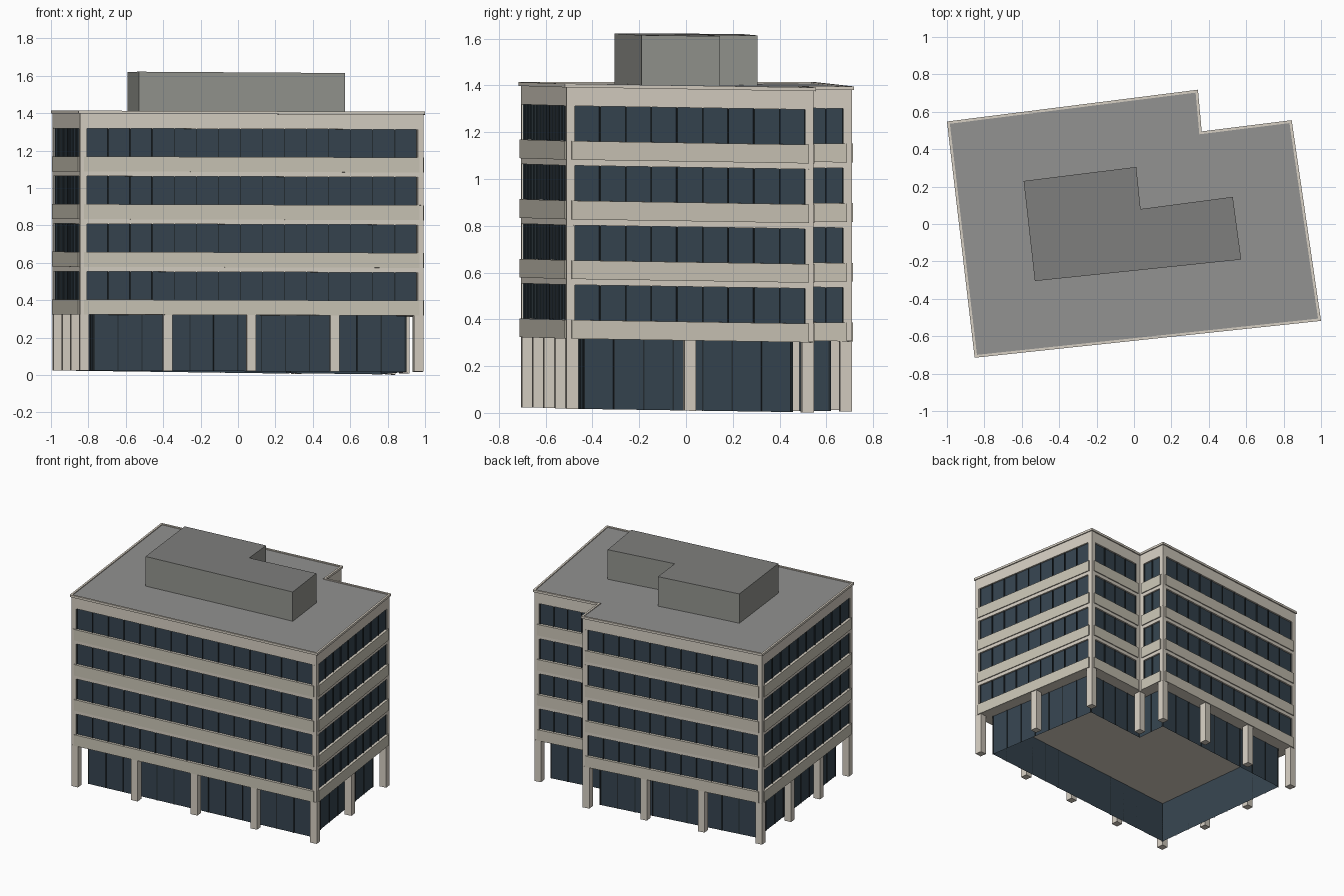
import bpy, bmesh
from mathutils import Vector as V

if "Cube" in bpy.data.objects:
    bpy.data.objects.remove(bpy.data.objects["Cube"])

def material(name, rgb):
    m = bpy.data.materials.new(name)
    m.diffuse_color = (*rgb, 1)
    m.use_nodes = True
    m.node_tree.nodes["Principled BSDF"].inputs["Base Color"].default_value = m.diffuse_color
    return m

STONE = material("stone", (0.67, 0.62, 0.54))
BAND = material("band_stone", (0.59, 0.555, 0.465))
GLASS = material("glass", (0.036, 0.058, 0.079))
DARK = material("dark_metal", (0.018, 0.026, 0.032))
ROOF = material("roof_grey", (0.285, 0.285, 0.28))
PLANT = material("plant_grey", (0.29, 0.295, 0.27))
PLANT_TOP = material("plant_roof_grey", (0.21, 0.21, 0.205))

# Footprint, counter-clockwise from the front left corner
OUTLINE = [V(p) for p in [(-.852, -.715), (1, -.518), (.843, .555),
                          (.362, .495), (.342, .718), (-1, .548)]]
PLANT_OUTLINE = [V(p) for p in [(-.53, -.305), (.573, -.19), (.528, .145),
                                (.035, .08), (.012, .305), (-.59, .23)]]

def normal(pts, i):
    d = (pts[(i + 1) % len(pts)] - pts[i]).normalized()
    return V((d.y, -d.x))

def inset(pts, d):
    out = []
    for i, p in enumerate(pts):
        a, b = normal(pts, i - 1), normal(pts, i)
        out.append(p - (a + b) * (d / (1 + a.dot(b))))
    return out

def prism(bm, pts, z0, z1, bottom=True, top=True):
    lo = [bm.verts.new((p.x, p.y, z0)) for p in pts]
    hi = [bm.verts.new((p.x, p.y, z1)) for p in pts]
    for i in range(len(pts)):
        j = (i + 1) % len(pts)
        bm.faces.new((lo[i], lo[j], hi[j], hi[i]))
    if bottom:
        bm.faces.new(lo[::-1])
    if top:
        bm.faces.new(hi)

def wall_box(bm, pts, i, s0, s1, out, deep, z0, z1):
    """Box along wall i from distance s0 to s1, between offsets out and -deep."""
    d = (pts[(i + 1) % len(pts)] - pts[i]).normalized()
    n, p = normal(pts, i), pts[i]
    prism(bm, [p + d * s0 + n * out, p + d * s1 + n * out,
               p + d * s1 - n * deep, p + d * s0 - n * deep], z0, z1)

def length(pts, i):
    return (pts[(i + 1) % len(pts)] - pts[i]).length

def finish(name, bm, mat):
    # the whole building dips very slightly toward its back right corner
    for v in bm.verts:
        x, y, z = v.co
        v.co.z = z + 0.0165 - 0.0078 * x - 0.0085 * y - 0.009 * x * y
    me = bpy.data.meshes.new(name)
    bm.to_mesh(me)
    bm.free()
    me.materials.append(mat)
    bpy.context.collection.objects.link(bpy.data.objects.new(name, me))
    return me

WALL = inset(OUTLINE, 0.008)
PANE = inset(WALL, 0.012)
CORE = inset(WALL, 0.083)
BASE, PITCH, TOP = 0.30, 0.255, 1.39
FLOORS = [BASE + PITCH * k for k in range(4)]

# Solid wall strips: behind each band, and up to the roof
bm = bmesh.new()
prism(bm, WALL, BASE + .001, BASE + .08, bottom=False)
for z in FLOORS[1:]:
    prism(bm, WALL, z - .025, z + .08)
prism(bm, WALL, FLOORS[3] + .23, TOP - .015, top=False)
# Corner posts between the windows
for i in range(6):
    L = length(WALL, i)
    for z in FLOORS:
        wall_box(bm, WALL, i, 0, .035, 0, .03, z + .08, z + .23)
        wall_box(bm, WALL, i, L - .035, L, 0, .03, z + .08, z + .23)
finish("walls", bm, STONE)

# Projecting bands under the windows
bm = bmesh.new()
for z in FLOORS:
    for i in range(6):
        wall_box(bm, WALL, i, .022, length(WALL, i) - .022, .007, .01, z, z + .08)
finish("bands", bm, BAND)

# Window glass and mullions
bm, mull = bmesh.new(), bmesh.new()
for z in FLOORS:
    prism(bm, PANE, z + .08, z + .23, False, False)
    for i in range(6):
        L = length(WALL, i)
        n = max(2, round((L - .07) / .115))
        for k in range(n + 1):
            s = .035 + (L - .07) * k / n
            wall_box(mull, WALL, i, s - .003, s + .003, -.005, .014, z + .08, z + .23)
finish("window_glass", bm, GLASS)
finish("window_mullions", mull, DARK)

# Recessed ground floor, open underneath
bm, mull = bmesh.new(), bmesh.new()
prism(bm, CORE, 0, BASE, False, False)
for i in range(6):
    L = length(CORE, i)
    n = max(1, round(L / .125))
    for k in range(n + 1):
        s = .003 + (L - .006) * k / n
        wall_box(mull, CORE, i, s - .003, s + .003, .004, 0, 0, BASE)
finish("ground_glass", bm, GLASS)
finish("ground_mullions", mull, DARK)

# Soffit over the ground floor
bm = bmesh.new()
bm.faces.new([bm.verts.new((p.x, p.y, BASE)) for p in reversed(WALL)])
finish("soffit", bm, STONE)

# Ground floor columns: one per corner, plus evenly spaced ones on long walls
bm = bmesh.new()
LINE = inset(WALL, 0.025)
for i, bays in enumerate([4, 2, 1, 1, 3, 3]):
    L = length(LINE, i)
    for k in range(bays):
        s = L * k / bays
        wall_box(bm, LINE, i, s - .025, s + .025, .025, .025, 0, BASE)
finish("columns", bm, STONE)

# Roof deck
bm = bmesh.new()
prism(bm, inset(OUTLINE, .012), TOP - .014, TOP - .006)
finish("roof_deck", bm, ROOF)

# Coping: mitred rim around the roof
bm = bmesh.new()
loops = [[bm.verts.new((p.x, p.y, z)) for p in pts] for pts, z in
         [(OUTLINE, TOP - .016), (OUTLINE, TOP), (inset(OUTLINE, .014), TOP),
          (inset(OUTLINE, .014), TOP - .016)]]
for a in range(4):
    lo, hi = loops[a], loops[(a + 1) % 4]
    for i in range(6):
        j = (i + 1) % 6
        bm.faces.new((lo[i], lo[j], hi[j], hi[i]))
finish("coping", bm, STONE)

# Rooftop plant room with a darker top
bm = bmesh.new()
prism(bm, PLANT_OUTLINE, TOP - .01, 1.60)
me = finish("plant_room", bm, PLANT)
me.materials.append(PLANT_TOP)
me.polygons[len(me.polygons) - 1].material_index = 1
